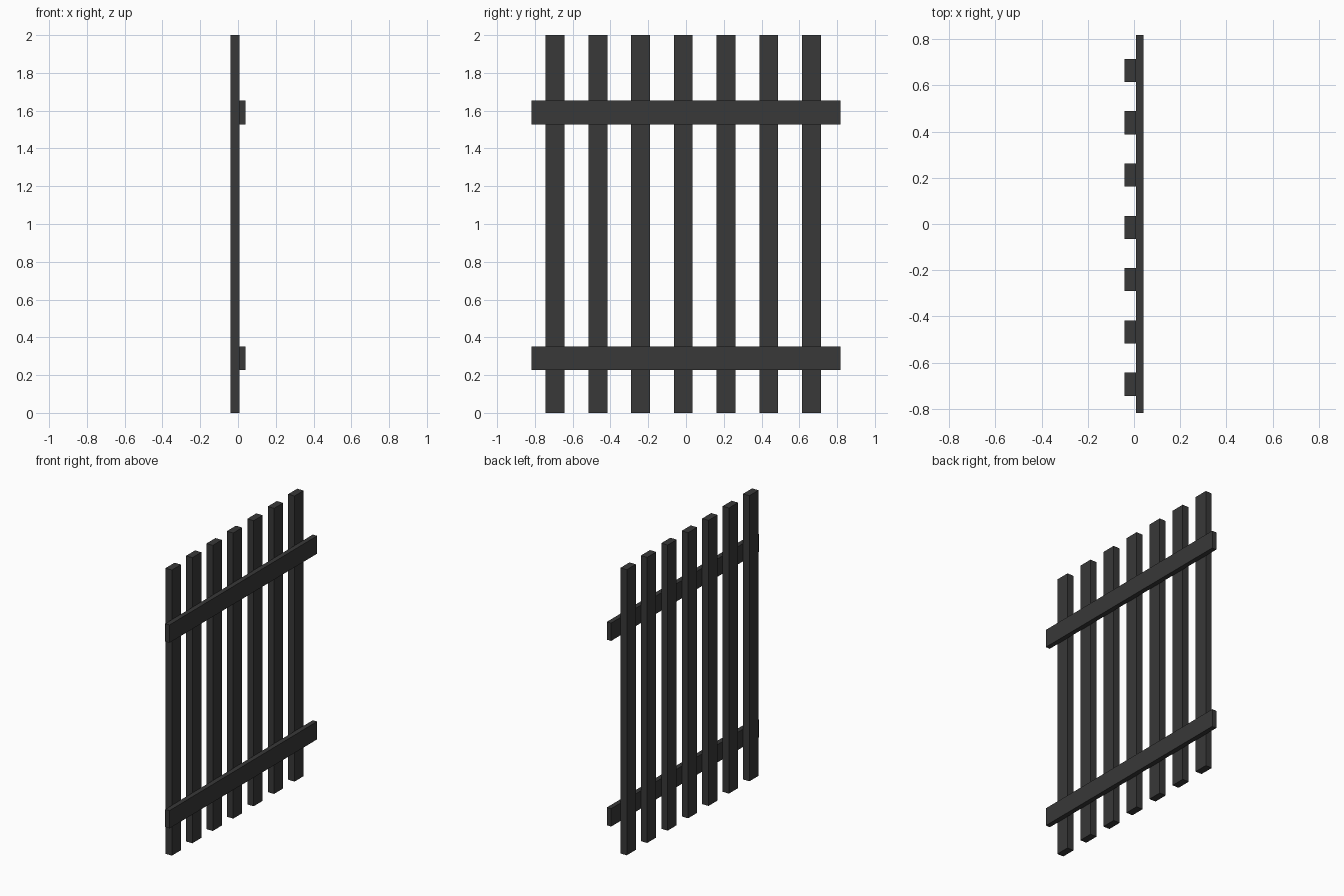
import bpy

if "Cube" in bpy.data.objects:
    bpy.data.objects.remove(bpy.data.objects["Cube"])

# Dark painted finish
mat = bpy.data.materials.new("dark_paint")
mat.diffuse_color = (0.04, 0.04, 0.04, 1)
mat.use_nodes = True
mat.node_tree.nodes["Principled BSDF"].inputs["Base Color"].default_value = mat.diffuse_color


def box(name, x, y, z):
    """Box from (min, max) ranges on each axis."""
    bpy.ops.mesh.primitive_cube_add(size=1, location=[(a + b) / 2 for a, b in (x, y, z)])
    ob = bpy.context.object
    ob.name = name
    ob.scale = [b - a for a, b in (x, y, z)]
    bpy.ops.object.transform_apply(location=False, rotation=False, scale=True)
    ob.data.materials.append(mat)
    return ob


# Seven upright pickets, evenly spaced and slightly off-centre
SPLIT = 0.008
for i in range(7):
    c = -0.0145 + 0.2262 * (i - 3)
    box(f"picket_{i + 1}", (-0.041, SPLIT), (c - 0.05, c + 0.05), (0, 2))

# Two horizontal rails fixed to the +x face of the pickets
for name, z in (("lower_rail", 0.29), ("upper_rail", 1.59)):
    box(name, (SPLIT, 0.041), (-0.817, 0.817), (z - 0.0625, z + 0.0625))
